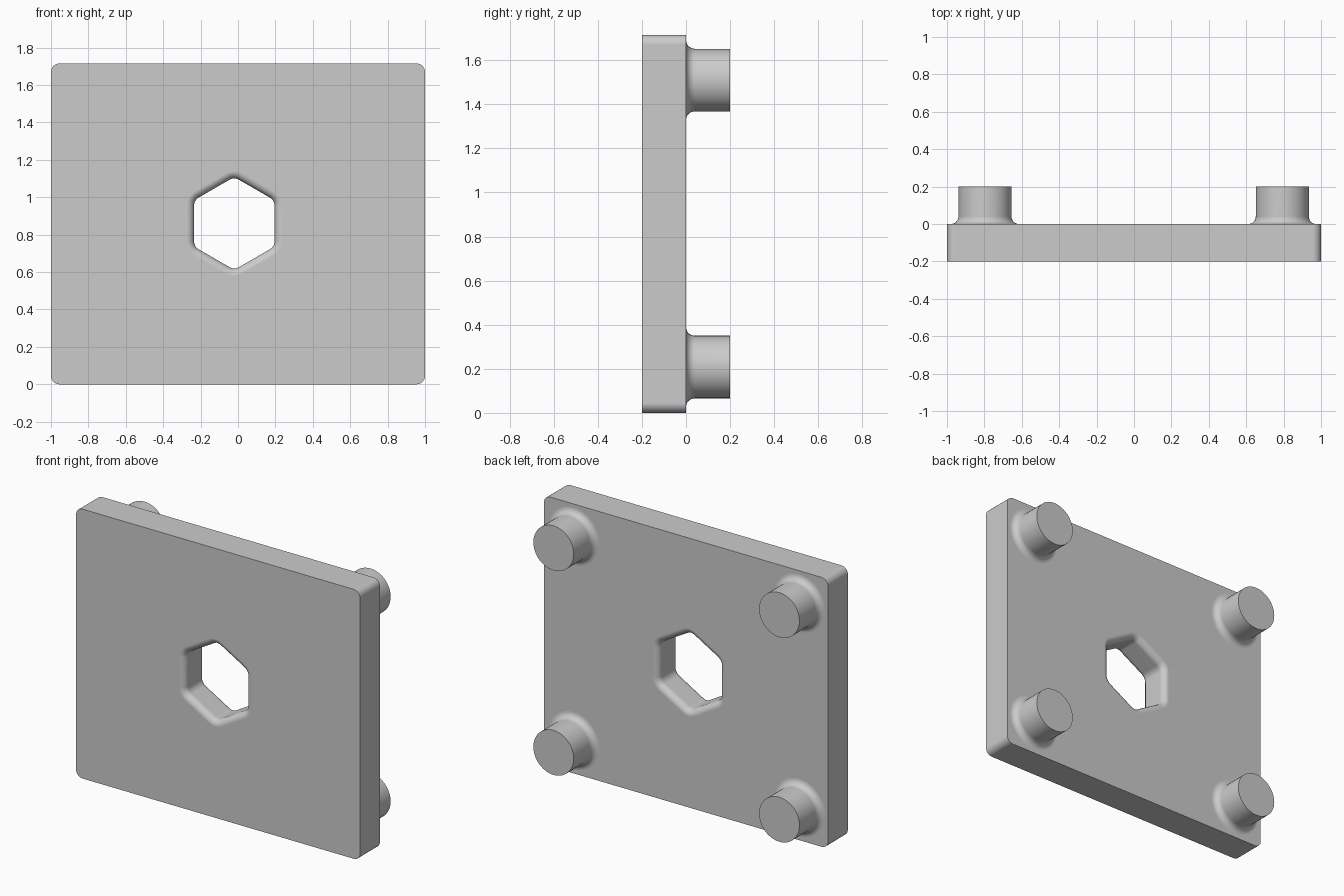
import bpy, bmesh
from math import sin, cos, pi, radians
from mathutils import Vector

if "Cube" in bpy.data.objects:
    bpy.data.objects.remove(bpy.data.objects["Cube"])

WIDTH, HEIGHT, DEPTH = 2.0, 1.715, 0.2
CORNER = 0.045            # plate corner radius
FILLET = 0.04             # hole flare and peg root radius
STEPS = 8

grey = bpy.data.materials.new("light grey")
grey.use_nodes = True
grey.diffuse_color = (0.6, 0.6, 0.6, 1)
grey.node_tree.nodes["Principled BSDF"].inputs["Base Color"].default_value = (0.6, 0.6, 0.6, 1)


def rounded_outline(half_w, half_h, sides, first, radius, steps):
    """Polygon outline (x, z) whose corners are arcs of the given radius."""
    points = []
    for i in range(sides):
        a = first + 2 * pi * i / sides
        cx, cz = half_w * cos(a), half_h * sin(a)
        for k in range(steps):
            t = a + (k / (steps - 1) - 0.5) * 2 * pi / sides if steps > 1 else a
            points.append((cx + radius * cos(t), cz + radius * sin(t)))
    return points


def add_ring(bm, outline, center, y):
    return [bm.verts.new((center[0] + x, y, center[1] + z)) for x, z in outline]


def bridge(bm, rings):
    for a, b in zip(rings, rings[1:]):
        for i in range(len(a)):
            j = (i + 1) % len(a)
            bm.faces.new((a[i], a[j], b[j], b[i]))


def loop_edges(bm, ring):
    return [bm.edges.get((v, ring[i - 1])) for i, v in enumerate(ring)]


def finish(bm, name):
    bmesh.ops.recalc_face_normals(bm, faces=bm.faces)
    mesh = bpy.data.meshes.new(name)
    bm.to_mesh(mesh)
    bm.free()
    mesh.materials.append(grey)
    obj = bpy.data.objects.new(name, mesh)
    bpy.context.collection.objects.link(obj)
    bpy.ops.object.select_all(action="DESELECT")
    obj.select_set(True)
    bpy.context.view_layer.objects.active = obj
    bpy.ops.object.shade_smooth_by_angle(angle=radians(35))
    weighted = obj.modifiers.new("flat face normals", "WEIGHTED_NORMAL")
    weighted.keep_sharp = True
    return obj


arc = [pi / 2 * i / STEPS for i in range(STEPS + 1)]

# Plate with rounded corners and a flared hexagonal hole
bm = bmesh.new()
middle = (0, HEIGHT / 2)
diag = 2 ** 0.5
outer = rounded_outline((WIDTH / 2 - CORNER) * diag, (HEIGHT / 2 - CORNER) * diag,
                        4, pi / 4, CORNER, STEPS)
outer_rings = [add_ring(bm, outer, middle, y) for y in (-DEPTH, 0)]
bridge(bm, outer_rings)

HOLE_APOTHEM, HOLE_CORNER = 0.215, 0.05
core = (HOLE_APOTHEM - HOLE_CORNER) / cos(pi / 6)
back_flare = [(FILLET * (1 - cos(t)), FILLET * (sin(t) - 1)) for t in arc]
front_flare = [(grow, -DEPTH - y) for grow, y in reversed(back_flare)]
hole_rings = [add_ring(bm, rounded_outline(core, core, 6, pi / 2, HOLE_CORNER + grow, STEPS),
                       (-0.02, 0.86), y)
              for grow, y in front_flare + back_flare]
bridge(bm, hole_rings)

for rim, hole in ((outer_rings[0], hole_rings[0]), (outer_rings[1], hole_rings[-1])):
    normal = Vector((0, 1 if rim is outer_rings[1] else -1, 0))
    bmesh.ops.triangle_fill(bm, edges=loop_edges(bm, rim) + loop_edges(bm, hole),
                            use_beauty=True, normal=normal)
finish(bm, "plate")

# Four round pegs on the back, each with a filleted root
PEG_RADIUS, PEG_LENGTH = 0.142, 0.2
profile = [(PEG_RADIUS, PEG_LENGTH)]
profile += [(PEG_RADIUS + FILLET * (1 - cos(t)), FILLET * (1 - sin(t))) for t in arc]
for side, x in (("right", -0.797), ("left", 0.793)):
    for level, z in (("lower", 0.208), ("upper", 1.51)):
        bm = bmesh.new()
        rings = [add_ring(bm, rounded_outline(0, 0, 48, 0, r, 1), (x, z), y)
                 for r, y in profile]
        bridge(bm, rings)
        bm.faces.new(rings[0])
        bm.faces.new(rings[-1])
        finish(bm, f"{level}_{side}_peg")
